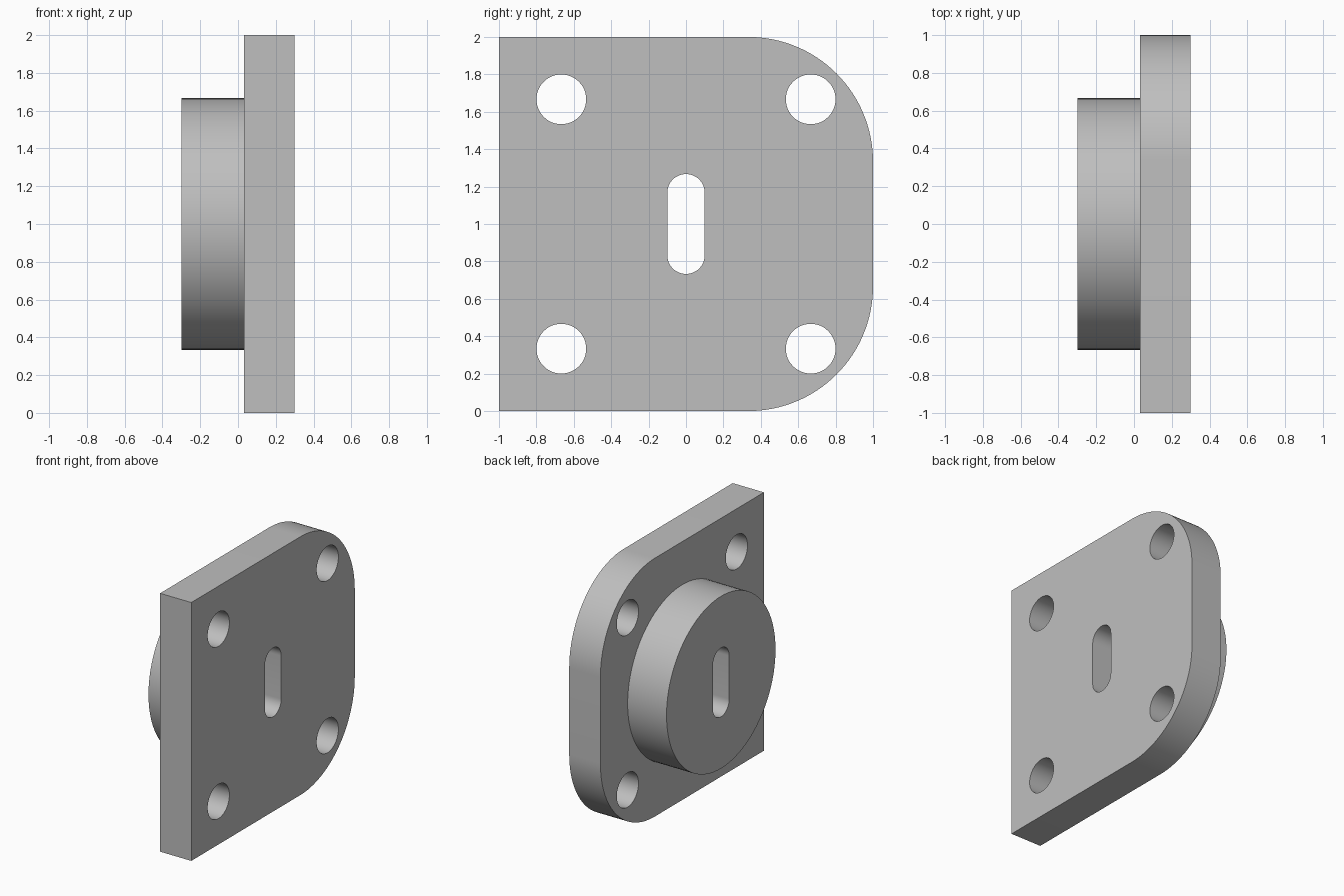
import bpy
import bmesh
from math import sin, cos, pi, radians

cube = bpy.data.objects.get("Cube")
if cube:
    bpy.data.objects.remove(cube, do_unlink=True)

MID = 1.0            # height of the part's axis
THIRD = 2 / 3        # hole spacing, corner radius and boss radius
JOINT = 0.033        # x where the boss meets the plate

grey = bpy.data.materials.new("plain grey")
grey.use_nodes = True
colour = (0.52, 0.52, 0.52, 1)
grey.diffuse_color = colour
grey.node_tree.nodes["Principled BSDF"].inputs["Base Color"].default_value = colour


def arc(y, z, r, start, end, steps):
    """Points on an arc in the y-z plane, angles in degrees."""
    angles = [radians(start + (end - start) * i / steps) for i in range(steps + 1)]
    return [(y + r * cos(a), z + r * sin(a)) for a in angles]


def circle(y, z, r, steps):
    return arc(y, z, r, 0, 360, steps)[:-1]


def extruded(name, loops, x0, x1):
    """Fill an outline with its holes and extrude it along x."""
    bm = bmesh.new()
    edges = []
    for loop in loops:
        verts = [bm.verts.new((x0, y, z)) for y, z in loop]
        edges += [bm.edges.new((v, verts[i - 1])) for i, v in enumerate(verts)]
    bmesh.ops.triangle_fill(bm, use_beauty=True, edges=edges)
    grown = bmesh.ops.extrude_face_region(bm, geom=bm.faces[:], use_keep_orig=True)
    moved = [g for g in grown["geom"] if isinstance(g, bmesh.types.BMVert)]
    bmesh.ops.translate(bm, verts=moved, vec=(x1 - x0, 0, 0))
    bmesh.ops.recalc_face_normals(bm, faces=bm.faces[:])
    mesh = bpy.data.meshes.new(name)
    bm.to_mesh(mesh)
    bm.free()
    mesh.materials.append(grey)
    obj = bpy.data.objects.new(name, mesh)
    bpy.context.collection.objects.link(obj)
    bpy.ops.object.select_all(action="DESELECT")
    obj.select_set(True)
    bpy.context.view_layer.objects.active = obj
    bpy.ops.object.shade_smooth_by_angle(angle=radians(30))


# Slot through both parts
slot = arc(0, MID + 0.167, 0.1, 0, 180, 24) + arc(0, MID - 0.167, 0.1, 180, 360, 24)

# Plate outline: square on the front edge, rounded on the back edge
outline = [(-1, 2), (-1, 0)]
outline += arc(1 - THIRD, THIRD, THIRD, -90, 0, 32)
outline += arc(1 - THIRD, 2 - THIRD, THIRD, 0, 90, 32)

# Four bolt holes
holes = [circle(sy * THIRD, MID + sz * THIRD, 0.133, 48)
         for sy in (-1, 1) for sz in (-1, 1)]

extruded("mounting_plate", [outline, slot] + holes, JOINT, 0.3)
extruded("round_boss", [circle(0, MID, THIRD, 96), slot], -0.3, JOINT)
